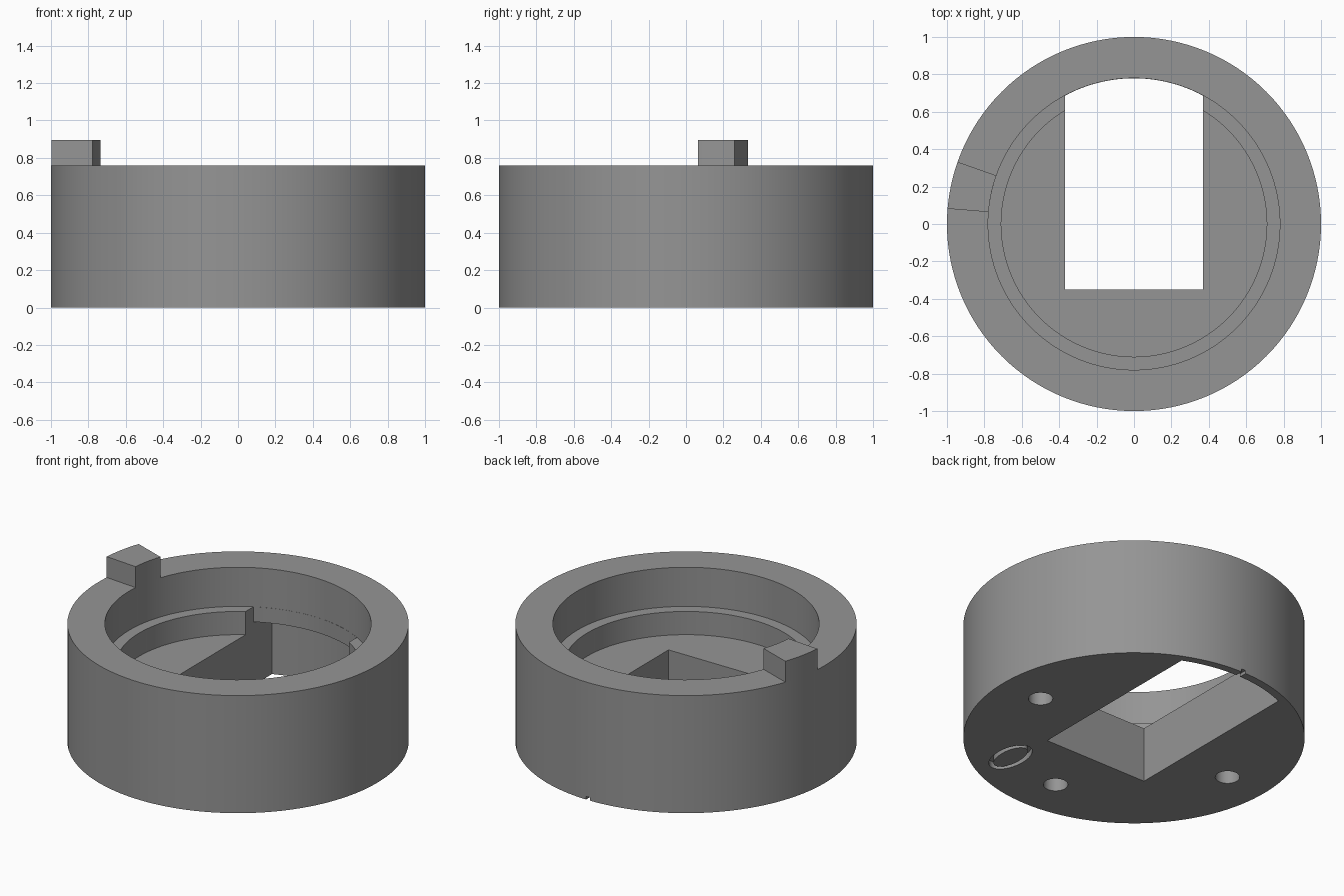
import bpy, bmesh, math
from mathutils import Vector

if "Cube" in bpy.data.objects:
    bpy.data.objects.remove(bpy.data.objects["Cube"])

SEG = 128

grey = bpy.data.materials.new("grey")
grey.diffuse_color = (0.3, 0.3, 0.3, 1)
grey.use_nodes = True
grey.node_tree.nodes["Principled BSDF"].inputs["Base Color"].default_value = grey.diffuse_color


def arc(r, a0, a1, n):
    """Points on an origin-centred arc, angles in radians."""
    return [(r * math.cos(a0 + (a1 - a0) * i / n), r * math.sin(a0 + (a1 - a0) * i / n))
            for i in range(n + 1)]


def ellipse(cx, cy, rx, ry, n):
    return [(cx + rx * math.cos(2 * math.pi * i / n), cy + ry * math.sin(2 * math.pi * i / n))
            for i in range(n)]


def prism(name, outline, z0, z1):
    """Extrude a counter-clockwise outline from z0 to z1."""
    bm = bmesh.new()
    face = bm.faces.new([bm.verts.new((x, y, z0)) for x, y in outline])
    ext = bmesh.ops.extrude_face_region(bm, geom=[face])
    verts = [v for v in ext["geom"] if isinstance(v, bmesh.types.BMVert)]
    bmesh.ops.translate(bm, vec=Vector((0, 0, z1 - z0)), verts=verts)
    bmesh.ops.recalc_face_normals(bm, faces=bm.faces)
    mesh = bpy.data.meshes.new(name)
    bm.to_mesh(mesh)
    bm.free()
    mesh.materials.append(grey)
    obj = bpy.data.objects.new(name, mesh)
    bpy.context.collection.objects.link(obj)
    return obj


def combine(target, tool, operation="DIFFERENCE"):
    """Apply a boolean and discard the helper."""
    mod = target.modifiers.new("boolean", "BOOLEAN")
    mod.operation = operation
    mod.solver = "EXACT"
    mod.object = tool
    bpy.context.view_layer.objects.active = target
    bpy.ops.object.modifier_apply(modifier=mod.name)
    bpy.data.objects.remove(tool, do_unlink=True)


def opening(name, r, z0, z1):
    """Straight-sided window whose back end follows a circle of radius r."""
    w = 0.37
    a = math.acos(w / r)
    return prism(name, [(-w, -0.35), (w, -0.35)] + arc(r, a, math.pi - a, 24), z0, z1)


# Round housing with stepped bore
body = prism("housing", ellipse(0, 0, 1, 1, SEG), 0, 0.76)
combine(body, prism("upper_bore", ellipse(0, 0, 0.78, 0.78, SEG), 0.507, 1))
combine(body, prism("lower_bore", ellipse(0, 0, 0.71, 0.71, SEG), 0.357, 0.7))

# Window through the floor, widened underneath toward the back wall
combine(body, opening("undercut", 0.95, -0.1, 0.41))
combine(body, opening("window", 0.779, -0.2, 0.6))

# Tiny notch in the thin back wall
combine(body, prism("notch", [(-0.015, 0.9), (0.015, 0.9), (0.015, 1.1), (-0.015, 1.1)], -0.1, 0.02))

# Three blind screw holes in the underside
for x, y in ((0.715, 0), (-0.715, 0), (0, -0.715)):
    combine(body, prism("screw_hole", ellipse(x, y, 0.072, 0.072, 32), -0.1, 0.25))

# Shallow oval groove in the underside
groove = prism("groove", ellipse(0.41, -0.637, 0.094, 0.164, 40), -0.1, 0.04)
combine(groove, prism("groove_island", ellipse(0.41, -0.637, 0.066, 0.134, 40), -0.2, 0.1))
combine(body, groove)

# Locating tab on the rim
a0, a1 = math.radians(160.6), math.radians(175.3)
tab = prism("rim_tab", arc(1.0, a0, a1, 6) + arc(0.78, a1, a0, 6), 0.76, 0.895)

for obj in (body, tab):
    bpy.ops.object.select_all(action="DESELECT")
    obj.select_set(True)
    bpy.context.view_layer.objects.active = obj
    bpy.ops.object.shade_smooth_by_angle(angle=math.radians(30))
